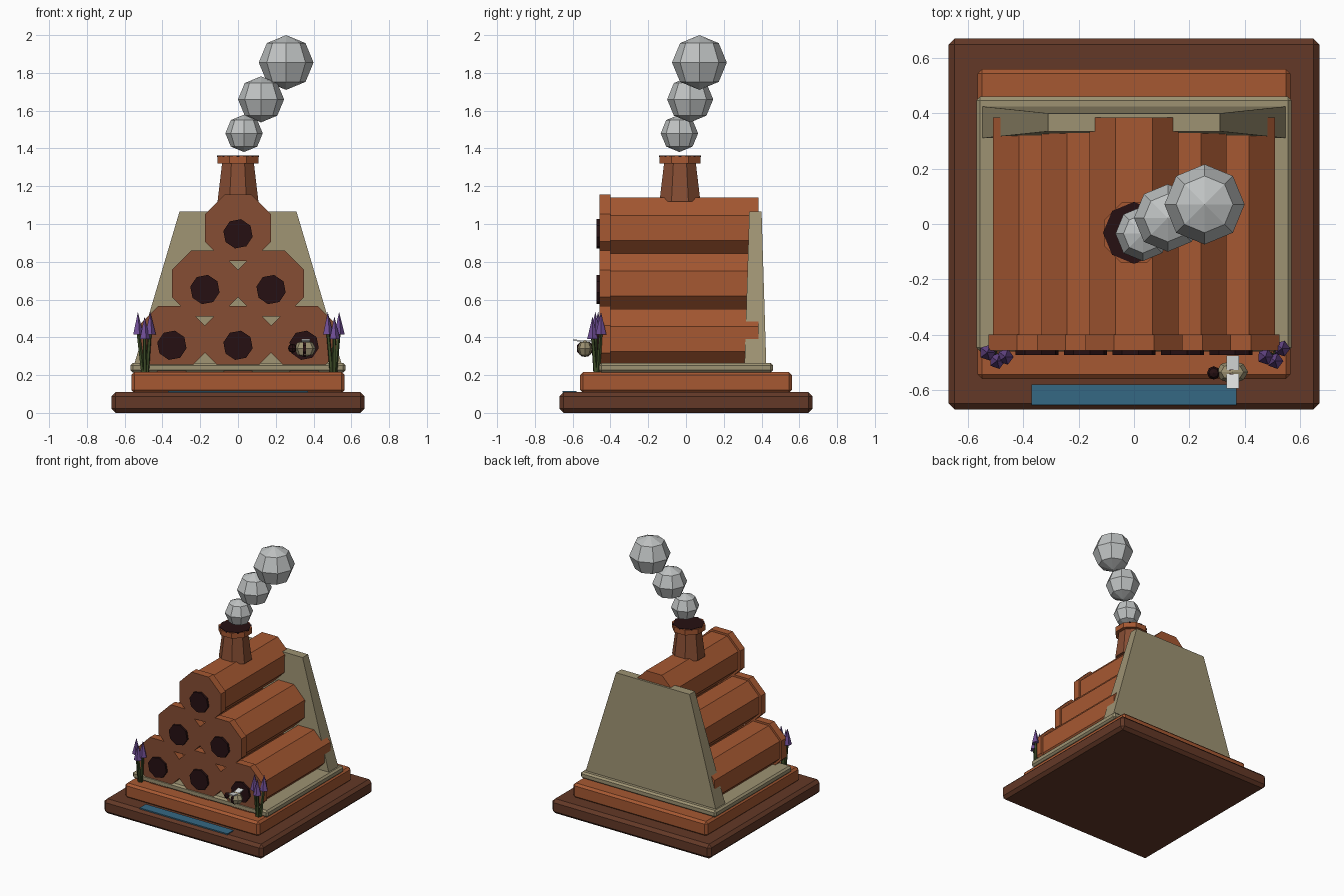
import bpy, bmesh, math
from mathutils import Matrix, Vector

if "Cube" in bpy.data.objects:
    bpy.data.objects.remove(bpy.data.objects["Cube"])


def mat(name, r, g, b):
    m = bpy.data.materials.new(name)
    m.diffuse_color = (r, g, b, 1)
    m.use_nodes = True
    m.node_tree.nodes["Principled BSDF"].inputs["Base Color"].default_value = m.diffuse_color
    return m


ORANGE = mat("orange clay", .38, .098, .032)
BROWN = mat("brown clay", .24, .075, .033)
DARK = mat("dark wood", .125, .040, .020)
TAN = mat("tan stone", .34, .29, .17)
HOLE = mat("soot black", .019, .005, .006)
SMOKE = mat("smoke grey", .52, .54, .54)
BLUE = mat("blue plate", .036, .14, .23)
PURPLE = mat("purple petals", .16, .075, .30)
GREEN = mat("stem green", .045, .07, .02)
WHITE = mat("wing white", .75, .77, .76)


def finish(name, bm, *mats):
    bmesh.ops.recalc_face_normals(bm, faces=bm.faces)
    me = bpy.data.meshes.new(name)
    bm.to_mesh(me)
    bm.free()
    for m in mats:
        me.materials.append(m)
    ob = bpy.data.objects.new(name, me)
    bpy.context.collection.objects.link(ob)
    return ob


def box(name, x, y, z, m, bevel=0):
    """Box from (min, max) ranges, optionally chamfered."""
    bm = bmesh.new()
    bmesh.ops.create_cube(bm, size=1)
    for v in bm.verts:
        v.co = [(r[0] + r[1]) / 2 + c * (r[1] - r[0]) for c, r in zip(v.co, (x, y, z))]
    if bevel:
        bmesh.ops.bevel(bm, geom=bm.edges[:], offset=bevel, segments=1, affect='EDGES')
    return finish(name, bm, m)


def rod(name, a, b, r1, r2, m, sides=8, phase=math.pi / 8, front=None):
    """Tapered prism from point a to point b; front recolours faces looking to -y."""
    a, b = Vector(a), Vector(b)
    d = b - a
    bm = bmesh.new()
    turn = d.to_track_quat('Z', 'Y').to_matrix().to_4x4()
    bmesh.ops.create_cone(bm, cap_ends=True, segments=sides, radius1=r1, radius2=r2,
                          depth=d.length, matrix=Matrix.Translation((a + b) / 2) @ turn
                          @ Matrix.Rotation(phase, 4, 'Z'))
    ob = finish(name, bm, m, *([front] if front else []))
    if front:
        for p in ob.data.polygons:
            p.material_index = int(p.normal.y < -0.9)
    return ob


def ball(name, c, r, m, rings=4, scale=(1, 1, 1)):
    bm = bmesh.new()
    bmesh.ops.create_uvsphere(bm, u_segments=8, v_segments=rings, radius=r,
                              matrix=Matrix.Translation(c) @ Matrix.Diagonal((*scale, 1)))
    return finish(name, bm, m)


# Stepped base and front plate
box("base_slab", (-.67, .67), (-.67, .67), (0, .11), DARK, .022)
box("middle_slab", (-.565, .565), (-.56, .56), (.105, .217), ORANGE, .016)
box("stone_slab", (-.57, .57), (-.46, .46), (.213, .265), TAN, .013)
box("front_plate", (-.37, .37), (-.655, -.58), (.108, .117), BLUE)

# Tapered back wall
wall = box("back_wall", (-.55, .55), (.31, .425), (.255, 1.065), TAN)
for v in wall.data.vertices:
    if v.co.z > .5:
        v.co.x *= .31 / .55
        v.co.y = .335 if v.co.y < .37 else .40

# Stacked clay tube hives: body, front collar, entrance
K = 1 / math.cos(math.pi / 8)
for row, xs in enumerate([(-.35, 0, .35), (-.175, .175), (0,)]):
    z = .39 + .295 * row
    for i, x in enumerate(xs):
        tag = f"{row + 1}_{i + 1}"
        rod("hive_tube_" + tag, (x, -.42, z), (x, .385, z), .16 * K, .16 * K, ORANGE)
        rod("hive_collar_" + tag, (x, -.457, z), (x, -.40, z), .175 * K, .175 * K,
            ORANGE, front=BROWN)
        rod("hive_entrance_" + tag, (x, -.473, z - .032), (x, -.45, z - .032),
            .079, .079, HOLE, phase=.2)

# Chimney with cap and sooty opening
rod("chimney", (0, -.032, 1.12), (0, -.032, 1.33), .117, .09, BROWN)
rod("chimney_cap", (0, -.032, 1.32), (0, -.032, 1.36), .118, .118, ORANGE)
rod("chimney_opening", (0, -.032, 1.354), (0, -.032, 1.363), .112, .112, HOLE, phase=0)

# Smoke puffs
for i, (c, r) in enumerate([((.032, -.035, 1.48), .099), ((.122, .022, 1.66), .122),
                            ((.255, .071, 1.855), .145)]):
    ball(f"smoke_puff_{i + 1}", c, r, SMOKE)

# Flower clumps at both front corners
for side, cx, heads in [("left", -.49, [(-.53, -.465), (-.495, -.495), (-.465, -.48)]),
                        ("right", .505, [(.475, -.48), (.51, -.495), (.535, -.45)])]:
    for i, (x, y) in enumerate(heads):
        top = .535 if i != 1 else .51
        foot = (cx + (x - cx) * .3, -.475 + (y + .48) * .3, .215)
        rod(f"flower_stem_{side}_{i + 1}", foot, (x, y, top - .10), .012, .009, GREEN, 5, 0)
        rod(f"flower_head_{side}_{i + 1}", (x, y, top - .12), (x, y, top), .03, 0, PURPLE, 5, .3)

# Bee in front of the right entrance
ball("bee_body", (.355, -.535, .34), .048, TAN, scale=(1.2, .85, .95))
rod("bee_stripe", (.345, -.535, .34), (.36, -.535, .34), .0455, .0455, HOLE)
ball("bee_head", (.288, -.538, .342), .024, HOLE)
for s, n in ((-1, "front"), (1, "back")):
    w = box("bee_wing_" + n, (.335, .38), sorted((-.535 + s * .008, -.535 + s * .06)),
            (.374, .382), WHITE)
    for v in w.data.vertices:
        if abs(v.co.y + .535) > .03:
            v.co.z += .008
